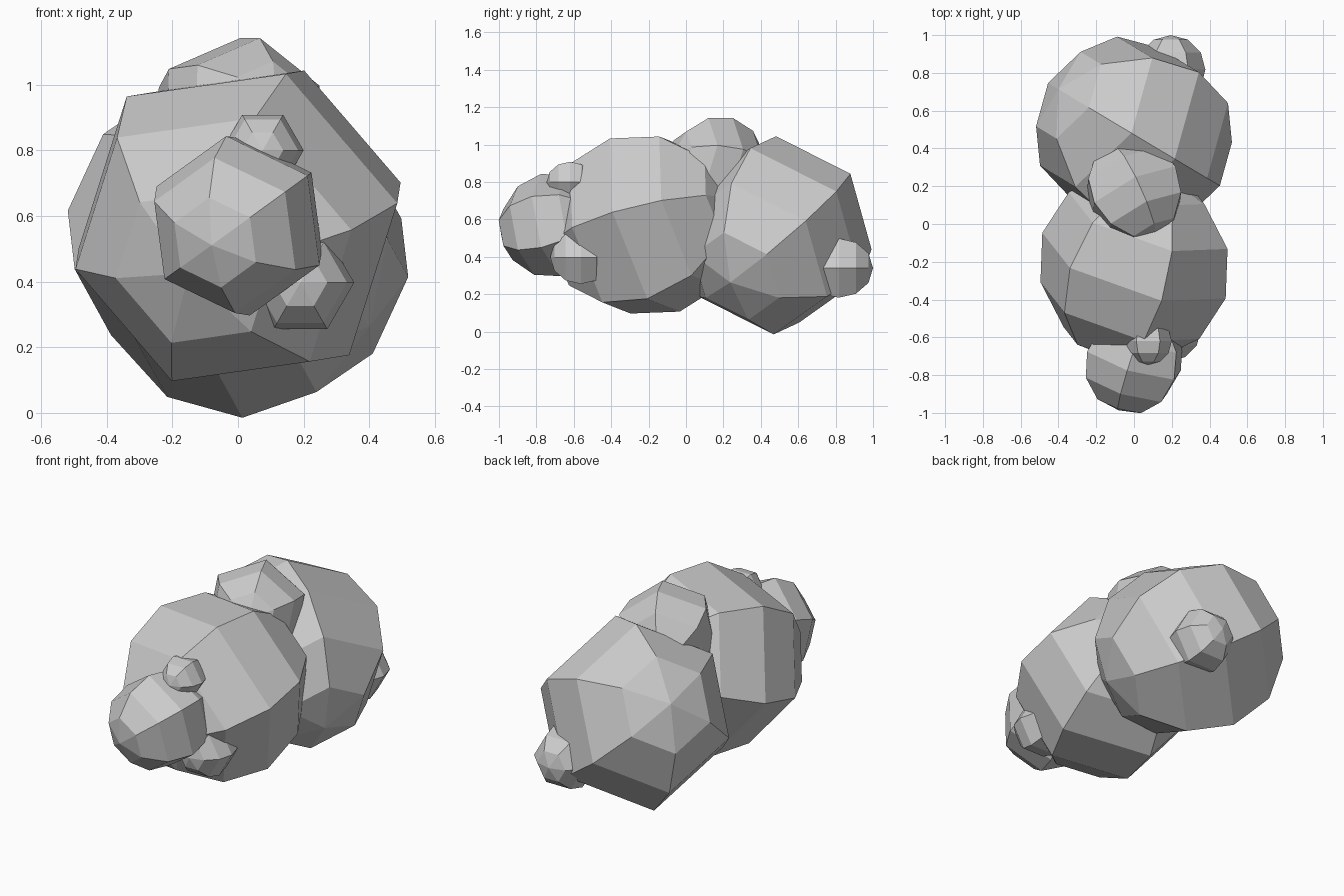
import bpy, bmesh, math
from mathutils import Matrix, Vector

if "Cube" in bpy.data.objects:
    bpy.data.objects.remove(bpy.data.objects["Cube"])


def lobe(name, centre, radius, axis=(0, -1, 0), rim=(1, 0, 0)):
    """Faceted 6 x 6 ball: 'axis' points to its pole, 'rim' to one equator corner."""
    bm = bmesh.new()
    bmesh.ops.create_uvsphere(bm, u_segments=6, v_segments=6, radius=radius)
    # turn one equator corner onto local x
    corner = next(v.co for v in bm.verts if abs(v.co.z) < 1e-4)
    bm.transform(Matrix.Rotation(-math.atan2(corner.y, corner.x), 4, 'Z'))
    # orient pole and corner, then place
    z = Vector(axis).normalized()
    x = Vector(rim)
    x = (x - z * x.dot(z)).normalized()
    rot = Matrix((x, z.cross(x), z)).transposed().to_4x4()
    bm.transform(Matrix.Translation(centre) @ rot)
    mesh = bpy.data.meshes.new(name)
    bm.to_mesh(mesh)
    bm.free()
    obj = bpy.data.objects.new(name, mesh)
    bpy.context.collection.objects.link(obj)
    return obj


# two large lobes
lobe("front_body", (0, -0.22, 0.57), 0.52, (-0.28, -0.89, -0.27), (0.92, -0.33, 0.13))
lobe("rear_body", (0, 0.475, 0.515), 0.53, (-0.755, 0.45, 0.475), (0.417, -0.252, 0.854))

# medium lobes
lobe("front_lobe", (0, -0.725, 0.57), 0.28, (-0.286, -0.93, -0.21), (0.79, -0.37, 0.57))
lobe("top_lobe", (0, 0.17, 0.88), 0.275, (0.43, -0.87, 0.25), (0.01, 0.08, 0.27))

# small bumps
lobe("upper_front_bump", (0.075, -0.62, 0.80), 0.125)
lobe("lower_front_bump", (0.19, -0.562, 0.397), 0.164)
lobe("rear_bump", (0.195, 0.817, 0.34), 0.183)
